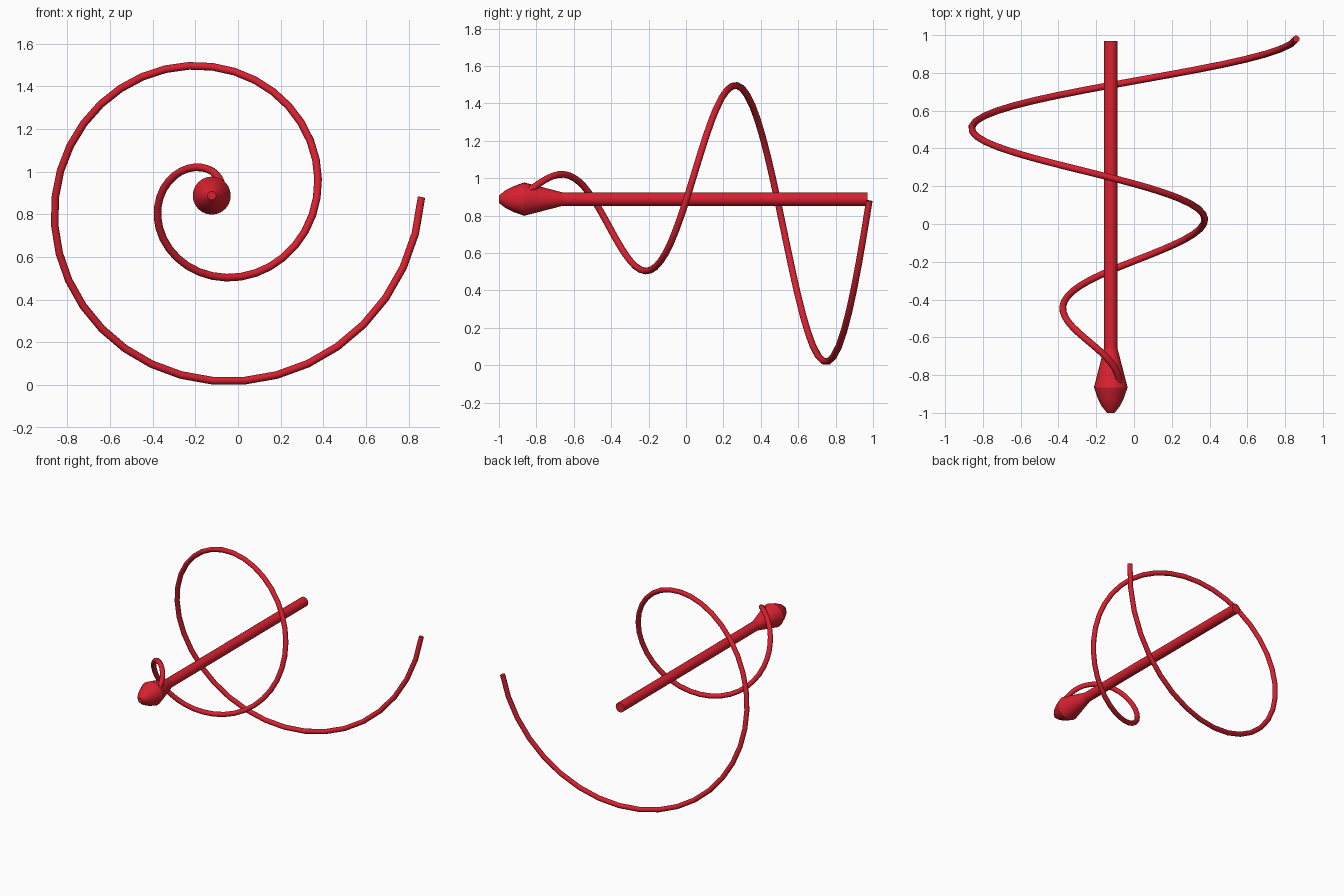
import bpy, bmesh, math

if "Cube" in bpy.data.objects:
    bpy.data.objects.remove(bpy.data.objects["Cube"])

AX, AZ = -0.123, 0.888      # centre line of the arrow
SX, SZ = -0.121, 0.879      # centre line of the spiral

red = bpy.data.materials.new("red")
red.diffuse_color = (0.69, 0.015, 0.03, 1)
red.use_nodes = True
red.node_tree.nodes["Principled BSDF"].inputs["Base Color"].default_value = red.diffuse_color


def finish(ob, angle=30):
    """Give the part its colour and smooth shading."""
    ob.data.materials.clear()
    ob.data.materials.append(red)
    bpy.ops.object.select_all(action='DESELECT')
    ob.select_set(True)
    bpy.context.view_layer.objects.active = ob
    bpy.ops.object.shade_smooth_by_angle(angle=math.radians(angle))


def lathe(name, profile, sides):
    """Closed turned part along y; profile is a list of (y, radius)."""
    bm = bmesh.new()
    rings = []
    for y, r in profile:
        rings.append([bm.verts.new((AX + r * math.cos(2 * math.pi * k / sides), y,
                                    AZ + r * math.sin(2 * math.pi * k / sides)))
                      for k in range(sides)])
    for a, b in zip(rings, rings[1:]):
        for k in range(sides):
            n = (k + 1) % sides
            bm.faces.new((a[k], a[n], b[n], b[k]))
    bm.faces.new(rings[0])
    bm.faces.new(rings[-1])
    bmesh.ops.recalc_face_normals(bm, faces=bm.faces)
    me = bpy.data.meshes.new(name)
    bm.to_mesh(me)
    bm.free()
    ob = bpy.data.objects.new(name, me)
    bpy.context.collection.objects.link(ob)
    finish(ob)
    return ob


# straight shaft and its pointed head
lathe("shaft", [(-0.75, 0.036), (0.97, 0.036)], 24)
lathe("arrow_head", [(-1.0, 0.02), (-0.965, 0.048), (-0.925, 0.068), (-0.865, 0.089),
                     (-0.76, 0.062), (-0.66, 0.036)], 24)

# conical spiral: two turns, radius growing steadily from the head to the back
STEPS = 72
curve = bpy.data.curves.new("spiral", 'CURVE')
curve.dimensions = '3D'
curve.bevel_depth = 0.018
curve.bevel_resolution = 4
curve.use_fill_caps = True
spline = curve.splines.new('POLY')
first = 2                    # start hidden inside the head
spline.points.add(STEPS - first)
for i, p in enumerate(spline.points):
    t = (i + first) / STEPS
    a, r = 4 * math.pi * t, 0.98 * t
    p.co = (SX + r * math.cos(a), 0.98 * (2 * t - 1), SZ + r * math.sin(a), 1)
spiral = bpy.data.objects.new("spiral", curve)
bpy.context.collection.objects.link(spiral)
bpy.ops.object.select_all(action='DESELECT')
spiral.select_set(True)
bpy.context.view_layer.objects.active = spiral
bpy.ops.object.convert(target='MESH')
finish(bpy.context.view_layer.objects.active, 40)
